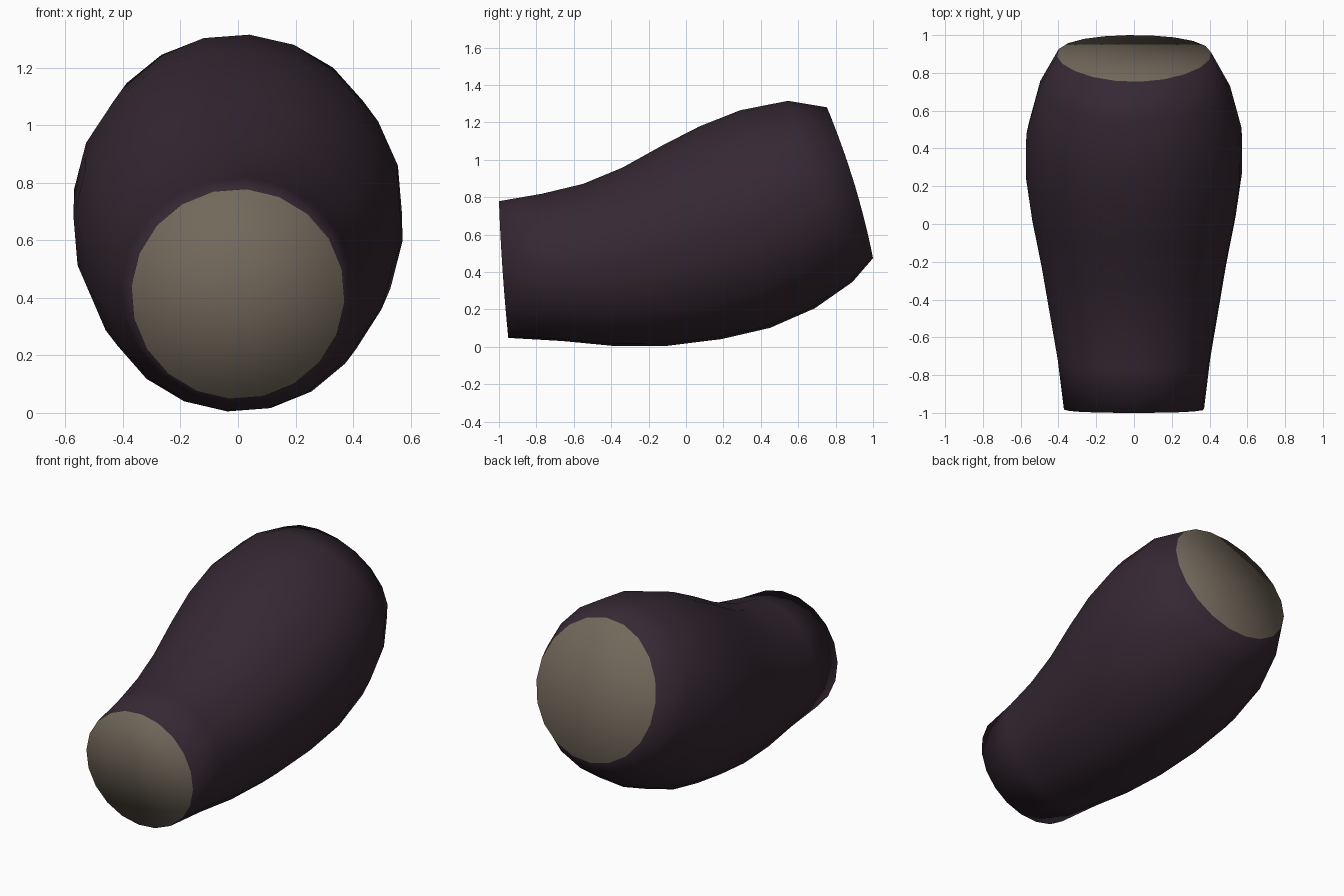
import bpy, bmesh, math
from mathutils import Vector

if "Cube" in bpy.data.objects:
    bpy.data.objects.remove(bpy.data.objects["Cube"])

SIDES = 20
OFFSET = math.radians(4.5)
# Rings front to back: top (y, z), bottom (y, z), half width
RINGS = [
    (-1.00, 0.78, -0.95, 0.047, 0.372),
    (-0.77, 0.82, -0.66, 0.03, 0.405),
    (-0.55, 0.873, -0.39, 0.004, 0.447),
    (-0.34, 0.96, -0.10, 0.004, 0.49),
    (-0.13, 1.077, 0.19, 0.04, 0.54),
    (0.07, 1.18, 0.45, 0.10, 0.574),
    (0.29, 1.267, 0.69, 0.205, 0.572),
    (0.545, 1.317, 0.89, 0.345, 0.51),
    (0.753, 1.282, 1.00, 0.473, 0.41),
]


def material(name, rgb):
    m = bpy.data.materials.new(name)
    m.diffuse_color = (*rgb, 1)
    m.use_nodes = True
    m.node_tree.nodes["Principled BSDF"].inputs["Base Color"].default_value = m.diffuse_color
    return m


def ring_point(ring, a):
    """Point on a tilted ellipse."""
    ty, tz, by, bz, w = ring
    top, bottom = Vector((0, ty, tz)), Vector((0, by, bz))
    return (top + bottom) / 2 + (top - bottom) / 2 * math.cos(a) + Vector((w * math.sin(a), 0, 0))


bm = bmesh.new()
loops = []
for i, ring in enumerate(RINGS):
    # the end rims bow slightly outwards at mid height
    bow = {0: -0.006, len(RINGS) - 1: 0.022}.get(i, 0)
    loop = []
    for k in range(SIDES):
        a = OFFSET + k * math.tau / SIDES
        p = ring_point(ring, a)
        p.y += bow * math.sin(a) ** 2
        loop.append(bm.verts.new(p))
    loops.append(loop)

# Curved body skin
for a, b in zip(loops, loops[1:]):
    for k in range(SIDES):
        j = (k + 1) % SIDES
        bm.faces.new((a[k], a[j], b[j], b[k]))

# Pale end caps
for loop, bow in ((loops[0], -0.006), (loops[-1], 0.022)):
    centre = sum((v.co for v in loop), Vector()) / SIDES
    centre.y += bow / 2
    c = bm.verts.new(centre)
    for k in range(SIDES):
        bm.faces.new((loop[k], loop[(k + 1) % SIDES], c)).material_index = 1

bmesh.ops.recalc_face_normals(bm, faces=bm.faces)
for f in bm.faces:
    f.smooth = True

mesh = bpy.data.meshes.new("curved_body")
bm.to_mesh(mesh)
bm.free()
mesh.materials.append(material("dark plum", (0.036, 0.021, 0.033)))
mesh.materials.append(material("pale taupe", (0.17, 0.14, 0.105)))
bpy.context.collection.objects.link(bpy.data.objects.new("curved_body", mesh))
